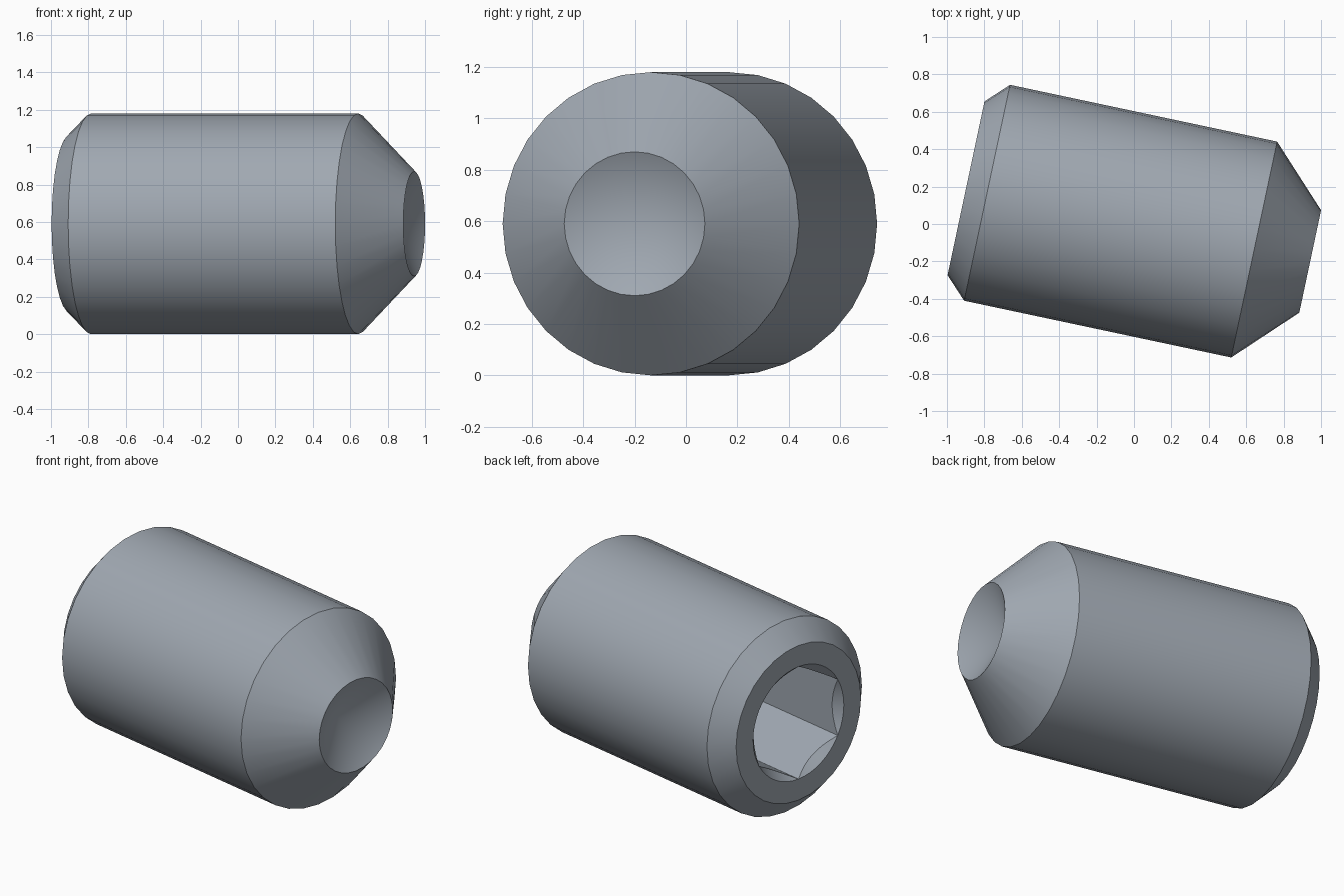
import bpy, bmesh
from math import sin, cos, pi, radians

if "Cube" in bpy.data.objects:
    bpy.data.objects.remove(bpy.data.objects["Cube"], do_unlink=True)

# Main dimensions (axis along local x, drive end at -x)
RADIUS = 0.59
SIDES = 32
DRIVE_END = -0.918
SOCKET_R = 0.345
SOCKET_DEPTH = 0.72
FLAT_STEPS = 8          # segments along each hexagon flat

steel = bpy.data.materials.new("blue grey steel")
steel.use_nodes = True
colour = (0.35, 0.39, 0.44, 1)
steel.diffuse_color = colour
steel.node_tree.nodes["Principled BSDF"].inputs["Base Color"].default_value = colour

bm = bmesh.new()


def ring(sides, place):
    """Loop of vertices; place(angle) gives (axial position, radius)."""
    verts = []
    for i in range(sides):
        a = 2 * pi * i / sides
        x, r = place(a)
        verts.append(bm.verts.new((x, r * sin(a), r * cos(a))))
    return verts


def skin(a, b):
    n = len(a)
    for i in range(n):
        j = (i + 1) % n
        bm.faces.new((a[i], a[j], b[j], b[i]))


def loop_edges(verts):
    return [bm.edges.get((v, verts[i - 1])) for i, v in enumerate(verts)]


def hex_radius(a):
    return SOCKET_R * cos(pi / 6) / cos(a % (pi / 3) - pi / 6)


# Outer shell: drive chamfer, barrel, tapered point
profile = [(DRIVE_END, 0.475), (-0.803, RADIUS), (0.657, RADIUS), (0.963, 0.28)]
shell = [ring(SIDES, lambda a, p=p: p) for p in profile]
for a, b in zip(shell, shell[1:]):
    skin(a, b)

# Conical cup in the point
apex = bm.verts.new((0.963 - 0.145, 0, 0))
for i, v in enumerate(shell[-1]):
    bm.faces.new((shell[-1][i - 1], v, apex))

# Hexagon socket with a conical lead-in
n = 6 * FLAT_STEPS
rim = ring(n, lambda a: (DRIVE_END, SOCKET_R))
lead = ring(n, lambda a: (DRIVE_END + SOCKET_R - hex_radius(a), hex_radius(a)))
floor = ring(n, lambda a: (DRIVE_END + SOCKET_DEPTH, hex_radius(a)))
skin(rim, lead)
skin(lead, floor)
bm.faces.new(floor)

# Flat annular drive face
bmesh.ops.triangle_fill(bm, use_beauty=True, normal=(-1, 0, 0),
                        edges=loop_edges(shell[0]) + loop_edges(rim))

bmesh.ops.remove_doubles(bm, verts=bm.verts[:], dist=0.0001)
bmesh.ops.recalc_face_normals(bm, faces=bm.faces[:])

mesh = bpy.data.meshes.new("set_screw")
bm.to_mesh(mesh)
bm.free()
mesh.materials.append(steel)

screw = bpy.data.objects.new("set_screw", mesh)
bpy.context.collection.objects.link(screw)
screw.location.z = RADIUS
screw.rotation_euler.z = radians(-12)

bpy.context.view_layer.objects.active = screw
screw.select_set(True)
bpy.ops.object.shade_smooth_by_angle(angle=radians(25))
